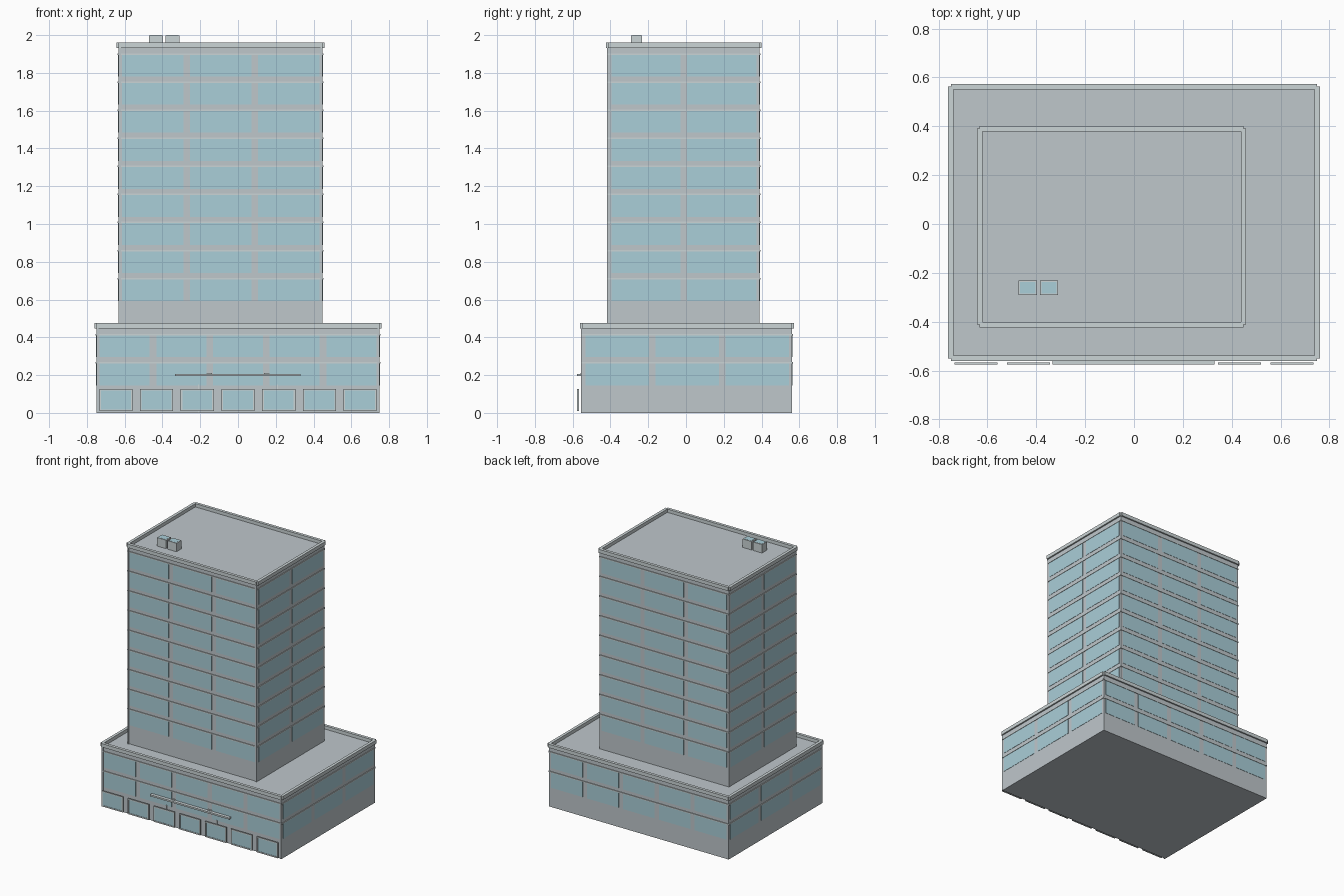
import bpy, bmesh

if "Cube" in bpy.data.objects:
    bpy.data.objects.remove(bpy.data.objects["Cube"])


def material(name, color):
    m = bpy.data.materials.new(name)
    m.diffuse_color = color
    m.use_nodes = True
    m.node_tree.nodes["Principled BSDF"].inputs["Base Color"].default_value = m.diffuse_color
    return m


GLASS = material("blue_glass", (0.40, 0.62, 0.69, 1))
WALL = material("wall_grey", (0.52, 0.57, 0.60, 1))
TRIM = material("trim_grey", (0.60, 0.66, 0.67, 1))


def boxes(name, items, mat):
    """One object made of boxes given as (x0, x1, y0, y1, z0, z1)."""
    bm = bmesh.new()
    for x0, x1, y0, y1, z0, z1 in items:
        vs = bmesh.ops.create_cube(bm, size=1)["verts"]
        for v in vs:
            v.co = (x1 if v.co.x > 0 else x0,
                    y1 if v.co.y > 0 else y0,
                    z1 if v.co.z > 0 else z0)
    mesh = bpy.data.meshes.new(name)
    bm.to_mesh(mesh)
    bm.free()
    mesh.materials.append(mat)
    obj = bpy.data.objects.new(name, mesh)
    bpy.context.collection.objects.link(obj)
    return obj


FLOOR = 0.1486      # storey height
WIN_H = 0.119       # window height
PIER = 0.0175       # half the gap between windows


def block(name, x0, x1, y0, y1, z0, z1, cols_x, cols_y, tops):
    # main mass
    boxes(name + "_walls", [(x0, x1, y0, y1, z0, z1)], WALL)

    # windows on all four sides, just proud of the wall
    e = 0.002
    wins = []
    cw, cd = (x1 - x0) / cols_x, (y1 - y0) / cols_y
    for t in tops:
        for i in range(cols_x):
            a, b = x0 + i * cw + PIER, x0 + (i + 1) * cw - PIER
            for y in (y0, y1):
                wins.append((a, b, y - e, y + e, t - WIN_H, t))
        for i in range(cols_y):
            a, b = y0 + i * cd + PIER, y0 + (i + 1) * cd - PIER
            for x in (x0, x1):
                wins.append((x - e, x + e, a, b, t - WIN_H, t))
    boxes(name + "_windows", wins, GLASS)

    # thin ledge around each floor
    p, h = 0.005, 0.004
    ledges = []
    for t in tops:
        for y in (y0, y1):
            ledges.append((x0, x1, y - p, y + p, t - h, t + h))
        for x in (x0, x1):
            ledges.append((x - p, x + p, y0, y1, t - h, t + h))
    boxes(name + "_floor_ledges", ledges, TRIM)

    # front corner strips
    boxes(name + "_corner_strips",
          [(x0, x0 + 0.012, y0 - 0.006, y0, z0, z1),
           (x1 - 0.012, x1, y0 - 0.006, y0, z0, z1)], WALL)

    # parapet: four bars over the wall edges
    t, za, zb = 0.011, z1 - 0.002, z1 + 0.025
    boxes(name + "_parapet",
          [(x0, x1, y - t, y + t, za, zb) for y in (y0, y1)] +
          [(x - t, x + t, y0, y1, za, zb) for x in (x0, x1)], TRIM)


block("podium", -0.75, 0.75, -0.55, 0.562, 0, 0.45, 5, 3,
      [0.265 + FLOOR * k for k in range(2)])
block("tower", -0.632, 0.448, -0.412, 0.39, 0.45, 1.935, 3, 2,
      [0.265 + FLOOR * k for k in range(3, 12)])

# ground floor shopfront frames and glass
frames, panes = [], []
for i in range(7):
    c = (i - 3) * 0.2155
    x0, x1, z0, z1, f = c - 0.088, c + 0.088, 0.01, 0.127, 0.009
    ya, yb = -0.576, -0.567
    frames += [(x0, x1, ya, yb, z0, z0 + f), (x0, x1, ya, yb, z1 - f, z1),
               (x0, x0 + f, ya, yb, z0 + f, z1 - f),
               (x1 - f, x1, ya, yb, z0 + f, z1 - f)]
    panes.append((x0 + f, x1 - f, -0.573, -0.569, z0 + f, z1 - f))
boxes("shopfront_frames", frames, TRIM)
boxes("shopfront_glass", panes, GLASS)

# entrance canopy with brackets and slim posts
boxes("entrance_canopy", [(-0.333, 0.33, -0.576, -0.549, 0.194, 0.206)], TRIM)
boxes("canopy_brackets",
      [(x - 0.015, x + 0.015, -0.558, -0.549, 0.206, 0.212) for x in (-0.153, 0.153)], TRIM)
boxes("entrance_posts",
      [(x - 0.003, x + 0.003, -0.556, -0.549, 0.0, 0.15) for x in (-0.21, 0.21)], TRIM)

# rooftop units with blue fan panels
units = [(-0.472, -0.398), (-0.384, -0.311)]
boxes("roof_units", [(a, b, -0.29, -0.232, 1.935, 1.999) for a, b in units], TRIM)
boxes("roof_unit_panels",
      [(a + 0.006, b - 0.006, -0.284, -0.238, 1.996, 2.0) for a, b in units], GLASS)
